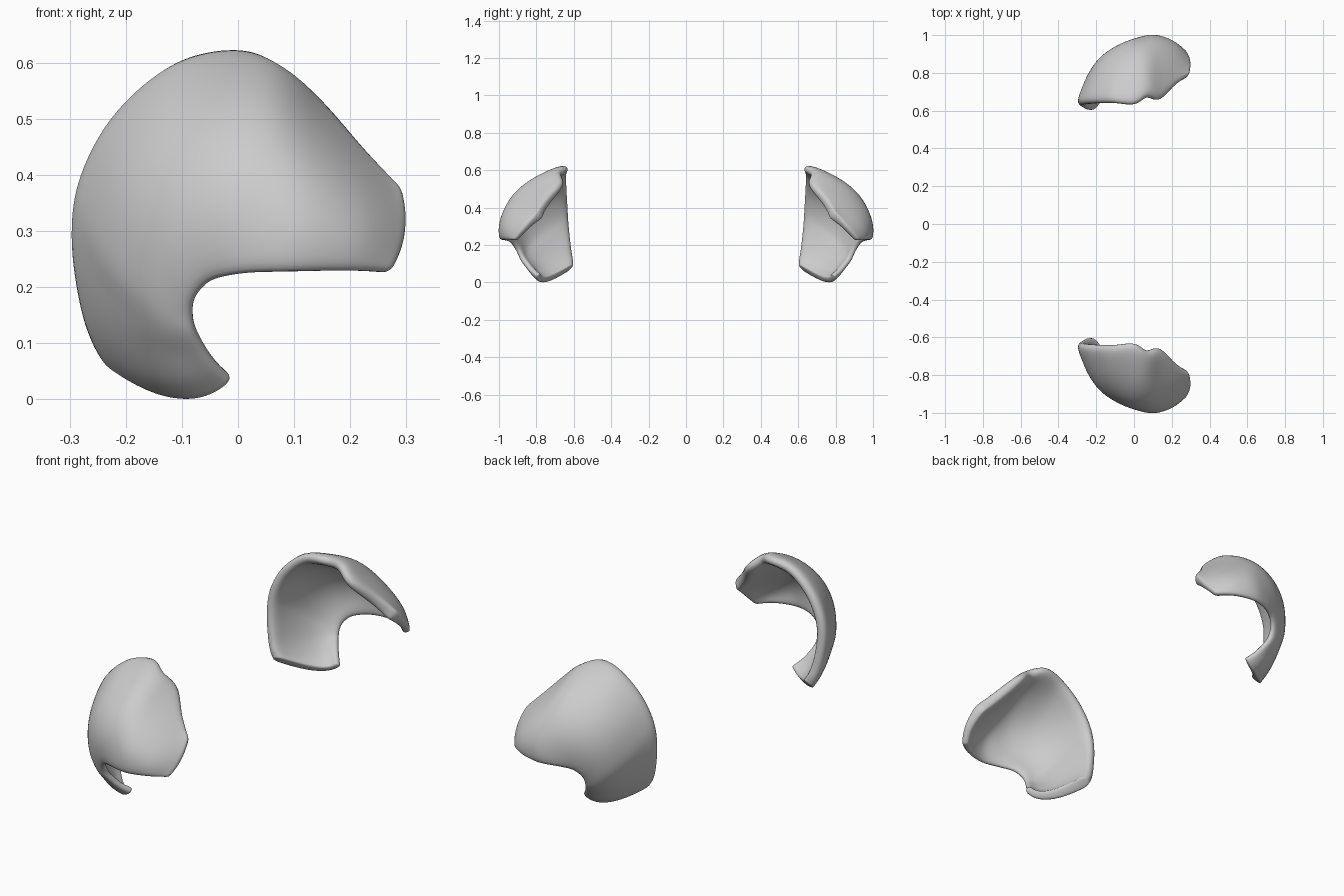
import bpy, bmesh
from mathutils import Vector

if "Cube" in bpy.data.objects:
    bpy.data.objects.remove(bpy.data.objects["Cube"])

# Ribs of the shell, fanned around the notch: (x, z, outward depth)
# each rib = notch edge, middle, outer rim
RIBS = [
    [(.277, .227, .920), (.306, .300, .858), (.296, .380, .795)],
    [(.200, .226, .970), (.232, .345, .920), (.225, .458, .735)],
    [(.100, .224, .998), (.137, .412, .940), (.152, .545, .660)],
    [(.015, .222, .982), (.052, .455, .938), (.080, .608, .678)],
    [(-.045, .210, .950), (-.033, .460, .922), (.000, .638, .640)],
    [(-.070, .192, .932), (-.132, .422, .890), (-.115, .614, .650)],
    [(-.084, .168, .916), (-.195, .345, .860), (-.226, .522, .648)],
    [(-.084, .145, .902), (-.218, .240, .836), (-.292, .405, .643)],
    [(-.078, .118, .888), (-.203, .160, .820), (-.308, .290, .635)],
    [(-.062, .088, .865), (-.185, .095, .795), (-.292, .170, .622)],
    [(-.036, .058, .835), (-.150, .035, .775), (-.272, .105, .612)],
    [(-.006, .033, .800), (-.110, -.004, .750), (-.252, .068, .612)],
]
STEPS, ACROSS = 3, 8


def spline(a, b, c, d, t):
    return .5 * (2*b + (c - a)*t + (2*a - 5*b + 4*c - d)*t*t + (3*b - a - 3*c + d)*t**3)


def along(t):
    """Smooth rib at position t along the fan."""
    n = len(RIBS) - 1
    i = min(int(t), n - 1)
    ids = [max(0, i - 1), i, i + 1, min(n, i + 2)]
    return [spline(*[Vector(RIBS[q][k]) for q in ids], t - i) for k in range(3)]


def shoulder_shell(name, side):
    bm = bmesh.new()
    grid = []
    for s in range((len(RIBS) - 1) * STEPS + 1):
        a, m, o = along(s / STEPS)
        row = []
        for j in range(ACROSS + 1):
            u = j / ACROSS
            p = a*(2*u - 1)*(u - 1) + m*4*u*(1 - u) + o*u*(2*u - 1)
            row.append(bm.verts.new((p.x, side * p.z, p.y)))
        grid.append(row)
    for r0, r1 in zip(grid, grid[1:]):
        for j in range(ACROSS):
            quad = [r0[j], r0[j + 1], r1[j + 1], r1[j]]
            bm.faces.new(quad if side < 0 else quad[::-1])
    for f in bm.faces:
        f.smooth = True
    me = bpy.data.meshes.new(name)
    bm.to_mesh(me)
    bm.free()
    ob = bpy.data.objects.new(name, me)
    bpy.context.collection.objects.link(ob)
    # wall thickness: thin at the notch, thicker at the outer rim
    group = ob.vertex_groups.new(name="thick")
    for v in me.vertices:
        u = (v.index % (ACROSS + 1)) / ACROSS
        group.add([v.index], .55 + .45 * u, 'REPLACE')
    wall = ob.modifiers.new("wall", 'SOLIDIFY')
    wall.thickness = .055
    wall.offset = -1
    wall.vertex_group = "thick"
    # rounded rims
    soft = ob.modifiers.new("soft", 'SUBSURF')
    soft.levels = soft.render_levels = 2


# Mirrored pair
shoulder_shell("shoulder_guard_front", -1)
shoulder_shell("shoulder_guard_back", 1)
